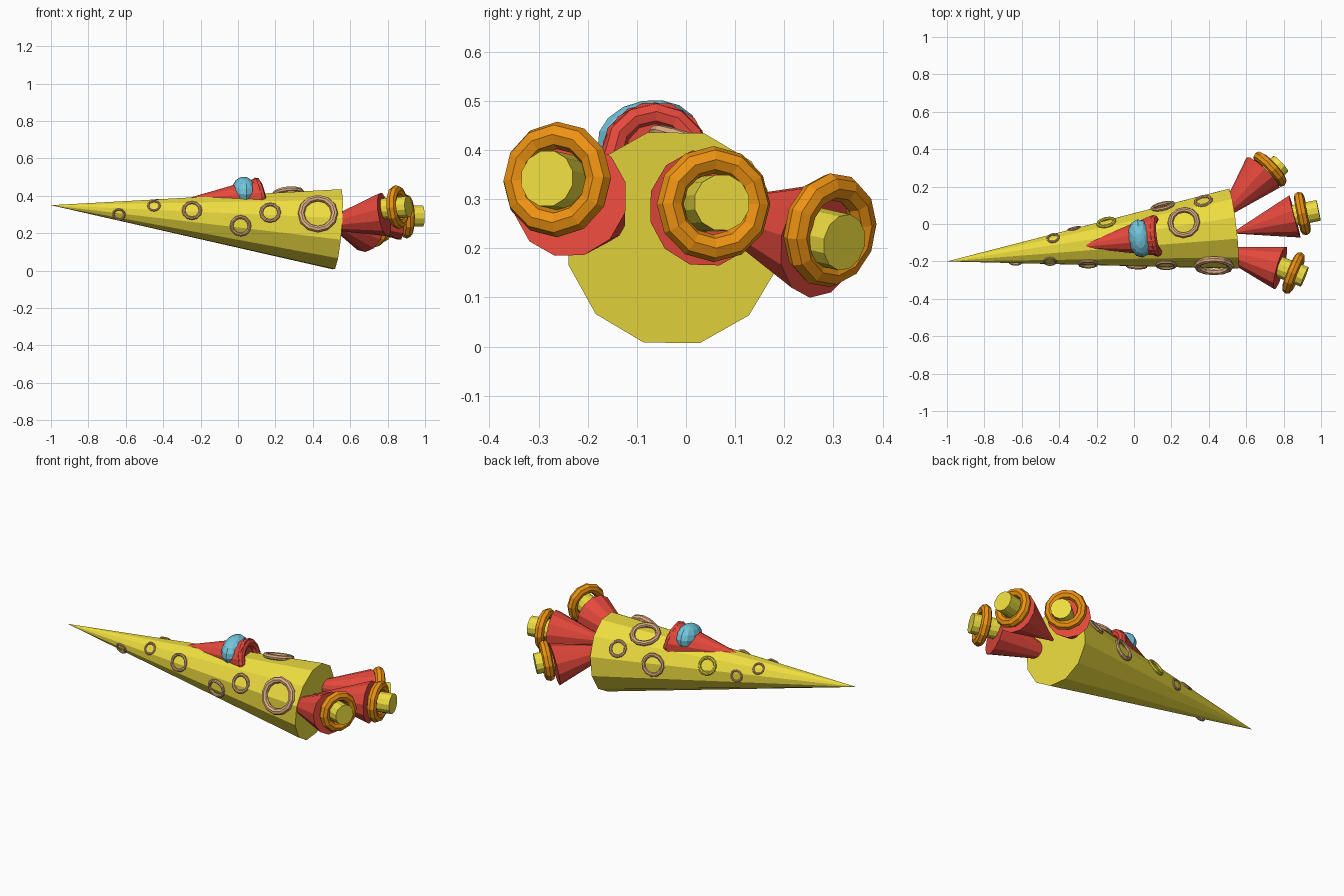
import bpy, bmesh
from math import sin, cos, radians, pi
from mathutils import Vector as V

if "Cube" in bpy.data.objects:
    bpy.data.objects.remove(bpy.data.objects["Cube"])


def material(name, *rgb):
    m = bpy.data.materials.new(name)
    m.diffuse_color = (*rgb, 1)
    m.use_nodes = True
    m.node_tree.nodes["Principled BSDF"].inputs["Base Color"].default_value = m.diffuse_color
    return m


YELLOW = material("yellow", 0.85, 0.72, 0.05)
RED = material("red", 0.78, 0.065, 0.045)
ORANGE = material("orange", 0.85, 0.29, 0.006)
TAN = material("tan", 0.73, 0.42, 0.22)
CYAN = material("cyan", 0.17, 0.57, 0.73)


def frame(d):
    d = d.normalized()
    ref = V((0, 1, 0)) if abs(d.y) < 0.9 else V((-1, 0, 0))
    u = (ref - d * ref.dot(d)).normalized()
    return u, d.cross(u), d


def finish(name, bm, mat):
    bmesh.ops.recalc_face_normals(bm, faces=bm.faces)
    me = bpy.data.meshes.new(name)
    bm.to_mesh(me)
    bm.free()
    me.materials.append(mat)
    ob = bpy.data.objects.new(name, me)
    bpy.context.collection.objects.link(ob)
    return ob


def cone(name, a, b, r1, r2, mat, sides=12, turn=14):
    """Capped cone from a to b; r1 = 0 gives a pointed tip at a."""
    a, b = V(a), V(b)
    u, v, d = frame(b - a)
    bm = bmesh.new()

    def ring(c, r):
        if r == 0:
            return [bm.verts.new(c)] * sides
        angs = [radians(turn) + 2 * pi * i / sides for i in range(sides)]
        return [bm.verts.new(c + r * (u * cos(t) + v * sin(t))) for t in angs]
    A, B = ring(a, r1), ring(b, r2)
    for i in range(sides):
        j = (i + 1) % sides
        bm.faces.new([A[i], B[i], B[j]] if r1 == 0 else [A[i], B[i], B[j], A[j]])
    bm.faces.new(B)
    if r1:
        bm.faces.new(A)
    return finish(name, bm, mat)


def torus(name, c, axis, major, minor, mat, n=12, m=8):
    c = V(c)
    u, v, d = frame(V(axis))
    bm = bmesh.new()
    rows = []
    for i in range(n):
        t = 2 * pi * i / n
        out = u * cos(t) + v * sin(t)
        rows.append([bm.verts.new(c + out * (major + minor * cos(2 * pi * k / m))
                                  + d * minor * sin(2 * pi * k / m)) for k in range(m)])
    for i in range(n):
        p, q = rows[i], rows[(i + 1) % n]
        for k in range(m):
            l = (k + 1) % m
            bm.faces.new((p[k], q[k], q[l], p[l]))
    return finish(name, bm, mat)


# Hull: long pointed cone
TIP, BASE, R = V((-1, -0.2, 0.35)), V((0.53, -0.025, 0.2215)), 0.222
cone("hull", TIP, BASE, 0, R, YELLOW)

# Crater rings around the hull: x position, angle around axis, outer radius
U, W, D = frame(BASE - TIP)
length = (BASE - TIP).length
craters = [(-0.64, 202, 0.036), (-0.46, 145, 0.037), (-0.26, 160, 0.055),
           (0.0, 190, 0.058), (0.15, 159, 0.058), (0.40, 158, 0.108),
           (0.26, 69, 0.088), (0.17, 12, 0.068), (-0.14, 25, 0.055),
           (-0.43, 42, 0.036), (-0.31, 5, 0.037), (0.38, 32, 0.052)]
for i, (x, ang, r) in enumerate(craters):
    f = (x + 1) / (BASE.x + 1)
    out = U * cos(radians(ang)) + W * sin(radians(ang))
    pos = TIP.lerp(BASE, f) + out * R * f * 0.98
    normal = out * length - D * R
    torus(f"crater_{i + 1}", pos, normal, r * 0.83, r * 0.17,
          YELLOW if i == 8 else TAN)

# Cockpit: pointed fairing, end ring and window
cone("cockpit", (-0.31, -0.125, 0.375), (0.11, -0.062, 0.387), 0, 0.112, RED)
torus("cockpit_ring", (0.115, -0.063, 0.388), (0.96, 0.12, 0.22), 0.087, 0.025, RED)
bm = bmesh.new()
bmesh.ops.create_uvsphere(bm, u_segments=12, v_segments=8, radius=1)
window = finish("cockpit_window", bm, CYAN)
window.scale = (0.065, 0.105, 0.075)
window.location = (0.032, -0.077, 0.426)
window.rotation_euler = (radians(10), 0, radians(8))

# Thrusters: apex, mouth centre, ring centre, nozzle end, ring/nozzle axis
thrusters = {
    "left": ((0.43, 0, 0.29), (0.69, 0.275, 0.217), (0.727, 0.293, 0.237),
             (0.785, 0.322, 0.212), (0.71, 0.66, -0.15)),
    "middle": ((0.52, -0.05, 0.27), (0.86, 0.04, 0.282), (0.90, 0.056, 0.29),
               (0.987, 0.073, 0.293), (0.98, 0.2, 0.02)),
    "right": ((0.38, -0.125, 0.23), (0.782, -0.235, 0.30), (0.853, -0.262, 0.34),
              (0.912, -0.283, 0.342), (0.92, -0.37, 0.08)),
}
for side, (apex, mouth, ring, end, axis) in thrusters.items():
    cone(f"{side}_thruster", apex, mouth, 0, 0.12, RED)
    torus(f"{side}_thruster_ring", ring, axis, 0.09, 0.028, ORANGE)
    cone(f"{side}_nozzle", V(end) - V(axis).normalized() * 0.15, end, 0.058, 0.058, YELLOW)
